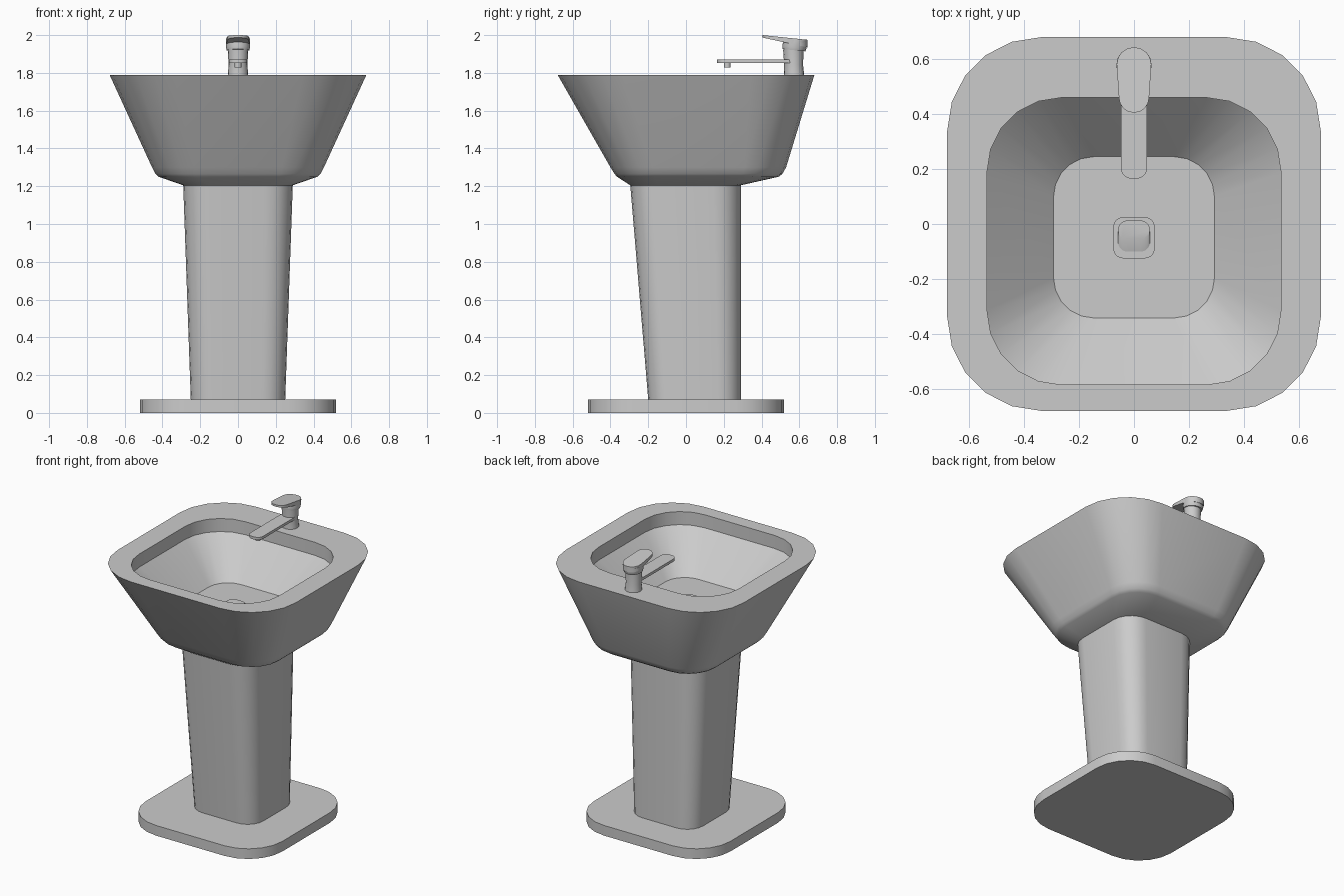
import bpy, bmesh
from math import sin, cos, pi, radians

if "Cube" in bpy.data.objects:
    bpy.data.objects.remove(bpy.data.objects["Cube"])


def rounded_rect(hx, y0, y1, z, r, seg=5):
    """Ring of points round a rectangle with rounded corners."""
    pts = []
    for q, (sx, sy) in enumerate([(1, 1), (-1, 1), (-1, -1), (1, -1)]):
        cx = sx * (hx - r)
        cy = y1 - r if sy > 0 else y0 + r
        for i in range(seg + 1):
            a = (q + i / seg) * pi / 2
            pts.append((cx + r * cos(a), cy + r * sin(a), z))
    return pts


def circle(r, cy, z, tilt=0.0, n=16):
    """Ring of points; tilt lowers the ring toward +y."""
    return [(r * cos(2 * pi * i / n), cy + r * sin(2 * pi * i / n),
             z - tilt * r * sin(2 * pi * i / n)) for i in range(n)]


def loft(name, rings, cap_start=True, cap_end=True, angle=25):
    bm = bmesh.new()
    loops = [[bm.verts.new(p) for p in ring] for ring in rings]
    n = len(loops[0])
    for a, b in zip(loops, loops[1:]):
        for i in range(n):
            j = (i + 1) % n
            bm.faces.new((a[i], a[j], b[j], b[i]))
    if cap_start:
        bm.faces.new(loops[0][::-1])
    if cap_end:
        bm.faces.new(loops[-1])
    mesh = bpy.data.meshes.new(name)
    bm.to_mesh(mesh)
    bm.free()
    ob = bpy.data.objects.new(name, mesh)
    bpy.context.collection.objects.link(ob)
    bpy.context.view_layer.objects.active = ob
    bpy.ops.object.select_all(action='DESELECT')
    ob.select_set(True)
    bpy.ops.object.shade_smooth_by_angle(angle=radians(angle))
    return ob


# Floor plate
loft("base_plate", [rounded_rect(0.52, -0.52, 0.52, z, 0.26) for z in (0, 0.07)])

# Tapered pedestal with an upright back
loft("pedestal", [rounded_rect(0.25, -0.20, 0.29, 0.07, 0.12),
                  rounded_rect(0.29, -0.295, 0.29, 1.205, 0.145)],
     cap_start=False, cap_end=False)

# Basin: flared outside, flat rim, short upright lip, sloping bowl
loft("basin", [
    rounded_rect(0.29, -0.295, 0.29, 1.205, 0.145),
    rounded_rect(0.42, -0.365, 0.49, 1.25, 0.20),
    rounded_rect(0.437, -0.378, 0.51, 1.265, 0.21),
    rounded_rect(0.455, -0.40, 0.53, 1.30, 0.22),
    rounded_rect(0.68, -0.68, 0.68, 1.79, 0.34),
    rounded_rect(0.535, -0.585, 0.46, 1.79, 0.27),
    rounded_rect(0.535, -0.585, 0.46, 1.70, 0.27),
    rounded_rect(0.293, -0.342, 0.245, 1.47, 0.146),
], cap_start=False, angle=32)

# Drain plate and slanted plug
loft("drain_plate", [rounded_rect(0.075, -0.125, 0.025, z, 0.035)
                     for z in (1.468, 1.476)], cap_start=False)
loft("drain_plug", [rounded_rect(0.058, -0.107, -0.035, 1.474, 0.034),
                    rounded_rect(0.058, -0.057, 0.013, 1.49, 0.034)],
     cap_start=False)

# Tap body and tilted head
loft("tap_body", [circle(0.054, 0.572, 1.788), circle(0.050, 0.570, 1.84),
                  circle(0.054, 0.568, 1.925)], cap_start=False)
loft("tap_head", [circle(0.060, 0.572, 1.920, 0.1),
                  circle(0.064, 0.574, 1.935, 0.1),
                  circle(0.064, 0.580, 1.970, 0.1)])

# Flat spout with nozzle beneath
loft("spout", [rounded_rect(0.048, 0.165, 0.58, z, 0.04) for z in (1.853, 1.871)])
loft("spout_nozzle", [circle(0.018, 0.218, z) for z in (1.828, 1.855)])


# Wedge-shaped lever: one tapered outline, placed on two sloping planes
def lever_ring(z_front, z_back):
    front, back = (0.405, 0.055), (0.644, 0.063)
    pts = []
    for (y, r), start in ((back, 0), (front, pi)):
        cy = y - r if start == 0 else y + r
        for i in range(9):
            a = start + pi * i / 8
            py = cy + r * sin(a)
            t = (py - 0.405) / 0.239
            pts.append((r * cos(a), py, z_front + (z_back - z_front) * t))
    return pts


loft("tap_lever", [lever_ring(1.987, 1.935), lever_ring(2.0, 1.975)])
